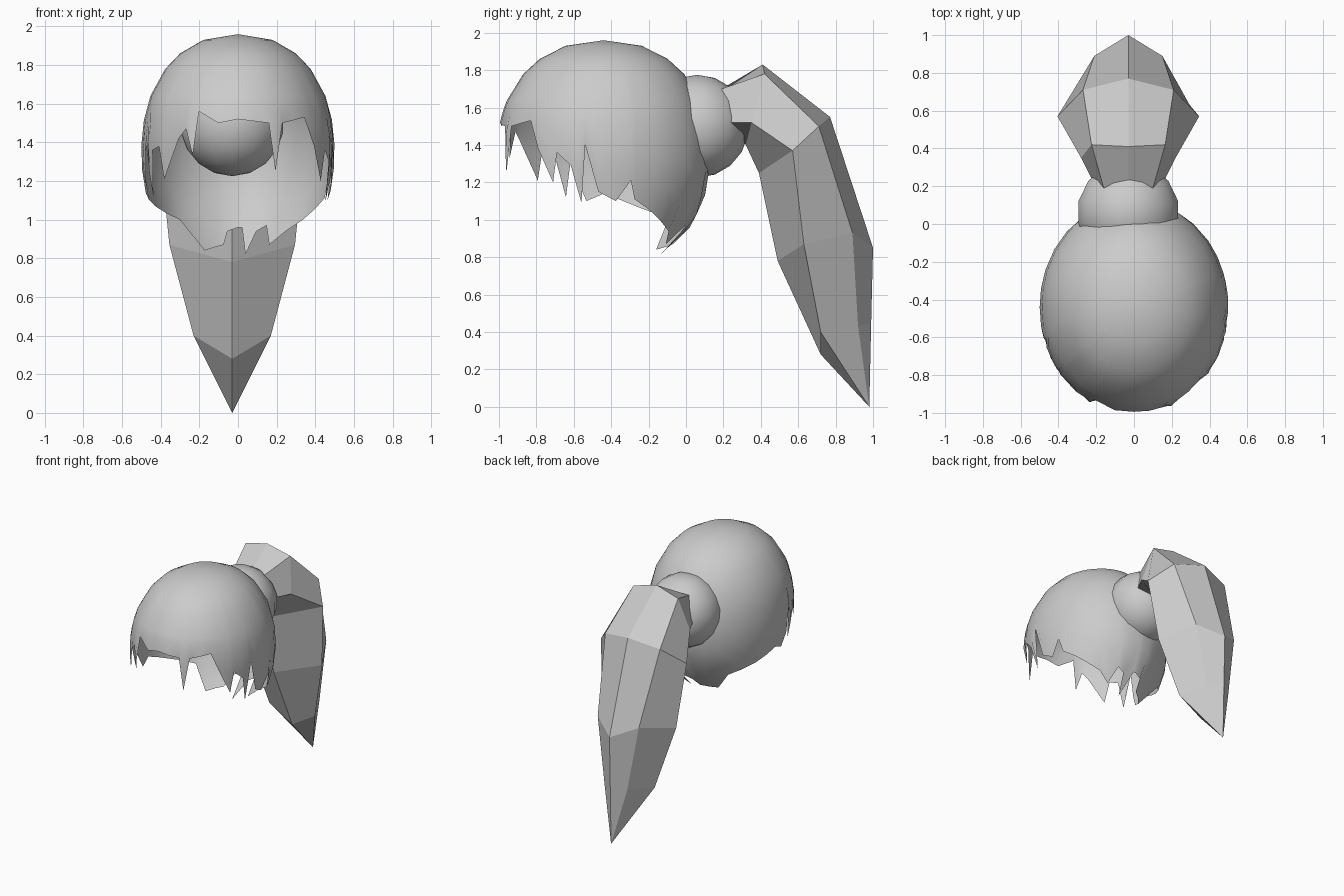
import bpy, bmesh, math

cube = bpy.data.objects.get("Cube")
if cube:
    bpy.data.objects.remove(cube, do_unlink=True)

# Single flat grey
grey = bpy.data.materials.new("light_grey")
grey.use_nodes = True
grey.diffuse_color = (0.6, 0.6, 0.6, 1)
bsdf = next(n for n in grey.node_tree.nodes if n.type == 'BSDF_PRINCIPLED')
bsdf.inputs["Base Color"].default_value = (0.6, 0.6, 0.6, 1)
bsdf.inputs["Roughness"].default_value = 0.8


def finish(bm, name, smooth):
    mesh = bpy.data.meshes.new(name)
    bm.to_mesh(mesh)
    bm.free()
    mesh.materials.append(grey)
    for p in mesh.polygons:
        p.use_smooth = smooth
    obj = bpy.data.objects.new(name, mesh)
    bpy.context.collection.objects.link(obj)
    return obj


# Hair cap: open rounded shell whose lower edge follows (angle from front, height)
EDGE = [(-180, .96), (-172, .94), (-167, .87), (-145, .84), (-135, 1.0), (-110, 1.07),
        (-90, 1.14), (-80, 1.10), (-76, 1.2), (-73, 1.40), (-68, 1.12), (-62, 1.36),
        (-55, 1.38), (-51, 1.21), (-38, 1.42), (-33, 1.47), (-28, 1.33), (-25, 1.56),
        (-12, 1.50), (0, 1.52), (19, 1.50), (23, 1.25), (28, 1.50), (45, 1.53),
        (52, 1.38), (61, 1.20), (64, 1.36), (72, 1.29), (77, 1.09), (80, 1.40),
        (87, 1.15), (97, 1.10), (105, 1.21), (108, 1.11), (128, 1.0), (141, .94),
        (151, .87), (159, .97), (166, .94), (172, .82), (177, .96), (180, .96)]
UPPER = [1.93, 1.86, 1.78, 1.64]


def shell_point(angle, z):
    t = abs(z - 1.35) / 0.61
    f = (1 - t ** 2.2) ** (1 / 2.2)
    a = math.radians(angle)
    return (0.5 * f * math.sin(a), -0.44 - 0.57 * f * math.cos(a), z)


# Fill wide gaps with extra columns so the shell stays round
columns = []
for (a0, z0), (a1, z1) in zip(EDGE, EDGE[1:]):
    n = max(1, math.ceil((a1 - a0) / 13))
    columns += [(a0 + (a1 - a0) * i / n, z0 + (z1 - z0) * i / n) for i in range(n)]

bm = bmesh.new()
crown = bm.verts.new((0, -0.44, 1.96))
grid = []
for angle, low in columns:
    heights = UPPER + [UPPER[-1] + (low - UPPER[-1]) * i / 4 for i in range(1, 5)]
    grid.append([bm.verts.new(shell_point(angle, z)) for z in heights])
for i, col in enumerate(grid):
    nxt = grid[(i + 1) % len(grid)]
    bm.faces.new((crown, col[0], nxt[0]))
    for j in range(len(col) - 1):
        bm.faces.new((col[j], col[j + 1], nxt[j + 1], nxt[j]))
finish(bm, "hair_cap", True)

# Round bun joining the ponytail to the cap
bm = bmesh.new()
bmesh.ops.create_uvsphere(bm, u_segments=14, v_segments=9, radius=0.275)
bmesh.ops.translate(bm, verts=bm.verts, vec=(-0.03, 0.06, 1.5))
finish(bm, "hair_bun", True)

# Ponytail: six-sided sections, each given as (half width, y, z) for
# the outer ridge, outer side, widest side and inner ridge
SECTIONS = [
    [(0, .23, 1.71), (.13, .19, 1.70), (.19, .23, 1.52), (0, .25, 1.50)],
    [(0, .41, 1.83), (.195, .42, 1.78), (.25, .35, 1.52), (0, .32, 1.40)],
    [(0, .77, 1.55), (.24, .71, 1.50), (.375, .57, 1.37), (0, .39, 1.25)],
    [(0, 1.0, .85), (.18, .89, .93), (.325, .63, .87), (0, .49, .78)],
    [(0, .99, .45), (.10, .92, .43), (.20, .72, .40), (0, .72, .28)],
]
CX = -0.03
bm = bmesh.new()
rings = []
for ridge, side, wide, inner in SECTIONS:
    pts = [ridge, side, wide, inner]
    pts += [(-w, y, z) for w, y, z in (wide, side)]
    rings.append([bm.verts.new((CX + w, y, z)) for w, y, z in pts])
tip = bm.verts.new((CX, .98, 0))
for a, b in zip(rings, rings[1:]):
    for i in range(6):
        k = (i + 1) % 6
        bm.faces.new((a[i], b[i], b[k], a[k]))
for i in range(6):
    bm.faces.new((rings[-1][i], tip, rings[-1][(i + 1) % 6]))
bm.faces.new(rings[0])
bmesh.ops.recalc_face_normals(bm, faces=bm.faces)
finish(bm, "ponytail", False)
